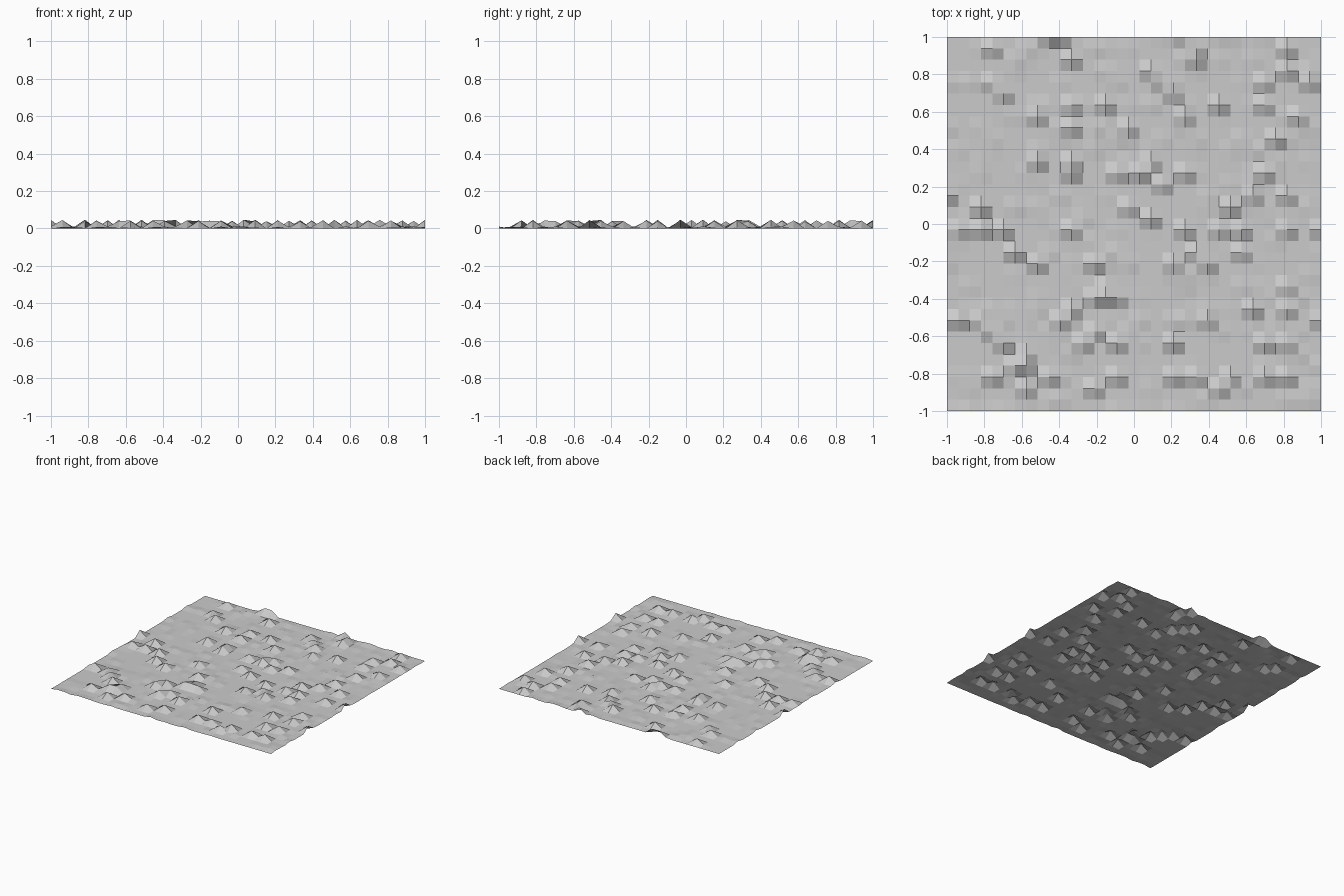
import bpy
import bmesh
import random

random.seed(7)
CELLS = 33            # square cells along each side
SIZE = 2.0
PEAK = 0.047          # height of the sharp hillocks

# Hillocks: grid row counted from the back edge, then columns from the left
HILLOCKS = {
    0: (9, 10, 21), 1: (4, 22, 30), 2: (11, 22), 3: (18, 30),
    4: (4, 19, 28, 32), 5: (5, 20), 6: (11, 14, 24, 28),
    7: (8, 21, 31), 8: (11, 16), 9: (29,), 11: (8, 11, 18),
    12: (11, 15, 17, 21, 28), 13: (19,), 14: (0, 27, 30),
    15: (3, 16, 25), 16: (18,), 17: (1, 3, 5, 11, 21, 24, 26, 30, 33),
    19: (6, 22, 26), 20: (8, 13, 20, 23), 22: (14, 30),
    23: (13, 14, 15), 24: (11, 27, 30), 25: (1, 3, 10, 23, 33),
    26: (4, 13), 27: (5, 12, 15, 20, 28, 30), 28: (7,), 29: (6, 7),
    30: (4, 9, 15, 20, 22, 25, 28, 30), 31: (7, 13, 24),
}


def make_material(name, colour):
    """Create one plain flat-coloured material."""
    material = bpy.data.materials.new(name)
    material.use_nodes = True
    material.diffuse_color = colour
    shader = material.node_tree.nodes["Principled BSDF"]
    shader.inputs["Base Color"].default_value = colour
    shader.inputs["Roughness"].default_value = 0.9
    return material


def ground_height(row, column):
    """Sharp hillocks at the marked grid points, faint swells elsewhere."""
    if column in HILLOCKS.get(row, ()):
        return PEAK * random.uniform(0.8, 1.0)
    if random.random() < 0.2:
        return PEAK * random.uniform(0.05, 0.25)
    return 0.0


default_cube = bpy.data.objects.get("Cube")
if default_cube:
    bpy.data.objects.remove(default_cube, do_unlink=True)

# Open sheet of flat-shaded square cells
bm = bmesh.new()
bmesh.ops.create_grid(bm, x_segments=CELLS, y_segments=CELLS, size=SIZE / 2)

# Raise the grid points into bumpy ground
step = SIZE / CELLS
for vertex in bm.verts:
    column = round((vertex.co.x + SIZE / 2) / step)
    row = round((SIZE / 2 - vertex.co.y) / step)
    vertex.co.z = ground_height(row, column)
for face in bm.faces:
    face.smooth = False

mesh = bpy.data.meshes.new("bumpy_ground")
bm.to_mesh(mesh)
bm.free()
mesh.materials.append(make_material("stone grey", (0.6, 0.6, 0.6, 1.0)))
bumpy_ground = bpy.data.objects.new("bumpy_ground", mesh)
bpy.context.collection.objects.link(bumpy_ground)
